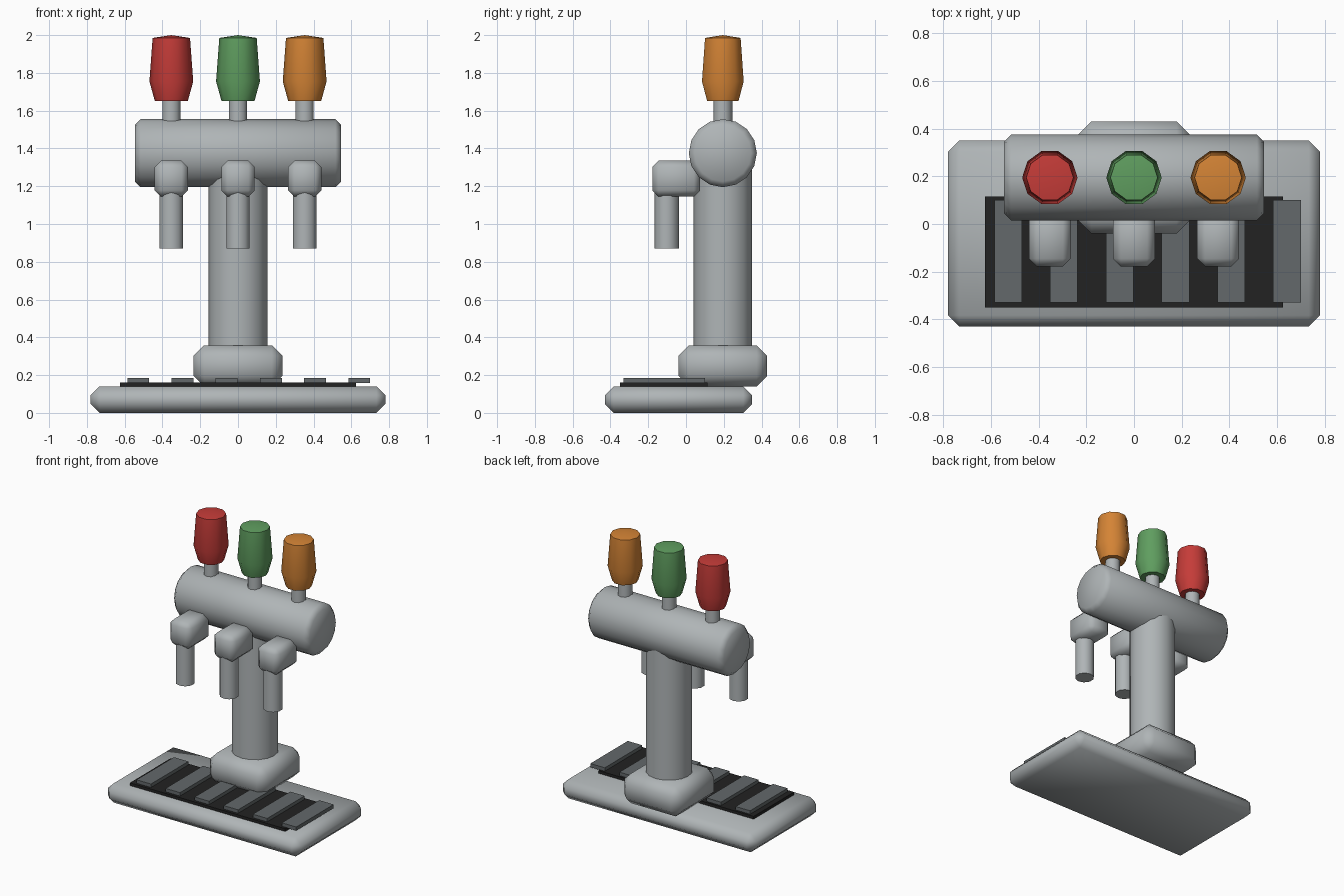
import bpy
import bmesh
from math import cos, sin, pi, radians
from mathutils import Matrix, Vector

if "Cube" in bpy.data.objects:
    bpy.data.objects.remove(bpy.data.objects["Cube"], do_unlink=True)


def material(name, rgb):
    mat = bpy.data.materials.new(name)
    mat.use_nodes = True
    colour = (*rgb, 1)
    mat.diffuse_color = colour
    bsdf = mat.node_tree.nodes["Principled BSDF"]
    bsdf.inputs["Base Color"].default_value = colour
    bsdf.inputs["Roughness"].default_value = 0.5
    return mat


METAL = material("brushed metal", (0.43, 0.46, 0.47))
BLACK = material("tray black", (0.016, 0.016, 0.016))
SLAT = material("slat grey", (0.125, 0.14, 0.145))
RED = material("handle red", (0.56, 0.045, 0.04))
GREEN = material("handle green", (0.115, 0.34, 0.115))
ORANGE = material("handle orange", (0.66, 0.23, 0.036))


def finish(name, bm, mat, smooth=True):
    bmesh.ops.recalc_face_normals(bm, faces=bm.faces)
    mesh = bpy.data.meshes.new(name)
    bm.to_mesh(mesh)
    bm.free()
    obj = bpy.data.objects.new(name, mesh)
    bpy.context.collection.objects.link(obj)
    mesh.materials.append(mat)
    if smooth:
        bpy.ops.object.select_all(action="DESELECT")
        obj.select_set(True)
        bpy.context.view_layer.objects.active = obj
        bpy.ops.object.shade_smooth_by_angle(angle=radians(50))
    return obj


def box(name, low, high, mat, bevel=0):
    """Box between two corners, with an optional one-step chamfer."""
    low, high = Vector(low), Vector(high)
    bm = bmesh.new()
    bmesh.ops.create_cube(bm, size=1)
    bmesh.ops.scale(bm, vec=high - low, verts=bm.verts)
    bmesh.ops.translate(bm, vec=(low + high) / 2, verts=bm.verts)
    if bevel:
        bmesh.ops.bevel(bm, geom=bm.edges[:], offset=bevel, segments=1,
                        profile=0.5, affect="EDGES")
    return finish(name, bm, mat, bevel > 0)


def turned(name, profile, sides, centre, mat, start=0, turn=Matrix()):
    """Closed lathe shape from (radius, height) rings; radius 0 makes a tip."""
    bm = bmesh.new()
    rings = []
    for r, z in profile:
        angles = [start + 2 * pi * i / sides for i in range(sides if r else 1)]
        rings.append([bm.verts.new((r * cos(a), r * sin(a), z)) for a in angles])
    for a, b in zip(rings, rings[1:]):
        for i in range(sides):
            j = (i + 1) % sides
            if len(b) == 1:
                bm.faces.new((a[i], a[j], b[0]))
            else:
                bm.faces.new((a[i], a[j], b[j], b[i]))
    for ring in (rings[0], rings[-1]):
        if len(ring) > 1:
            bm.faces.new(ring)
    bmesh.ops.transform(bm, matrix=Matrix.Translation(centre) @ turn, verts=bm.verts)
    return finish(name, bm, mat)


AXIS_Y = 0.195

# Base and drip tray
box("base", (-0.78, -0.43, 0), (0.78, 0.35, 0.14), METAL, 0.047)
box("drip_tray", (-0.625, -0.35, 0.138), (0.625, 0.115, 0.16), BLACK)
for i in range(6):
    x = -0.586 + i * 0.234
    box(f"tray_slat_{i + 1}", (x, -0.33, 0.158), (x + 0.116, 0.1, 0.185), SLAT)

# Column and its foot
box("column_foot", (-0.235, -0.04, 0.14), (0.235, 0.43, 0.358), METAL, 0.056)
turned("column", [(0.155, 0.3), (0.155, 1.35)], 16, (0, AXIS_Y, 0), METAL)

# Horizontal beam with chamfered ends
turned("beam", [(0.15, -0.546), (0.18, -0.516), (0.18, 0.516), (0.15, 0.546)], 16,
       (0, AXIS_Y, 1.375), METAL, turn=Matrix.Rotation(pi / 2, 4, "Y"))

# Three taps
HANDLE = [(0.087, 1.65), (0.116, 1.755), (0.099, 1.985), (0, 2.0)]
for side, x, colour in (("right", -0.353, RED), ("middle", 0, GREEN), ("left", 0.353, ORANGE)):
    box(f"{side}_valve", (x - 0.088, -0.178, 1.145), (x + 0.088, 0.075, 1.335), METAL, 0.033)
    turned(f"{side}_spout", [(0.065, 0.87), (0.065, 1.18)], 10, (x, -0.102, 0),
           METAL, start=pi / 2)
    turned(f"{side}_stem", [(0.05, 1.5), (0.05, 1.67)], 10, (x, AXIS_Y, 0),
           METAL, start=pi / 2)
    turned(f"{side}_handle", HANDLE, 10, (x, AXIS_Y, 0), colour)
